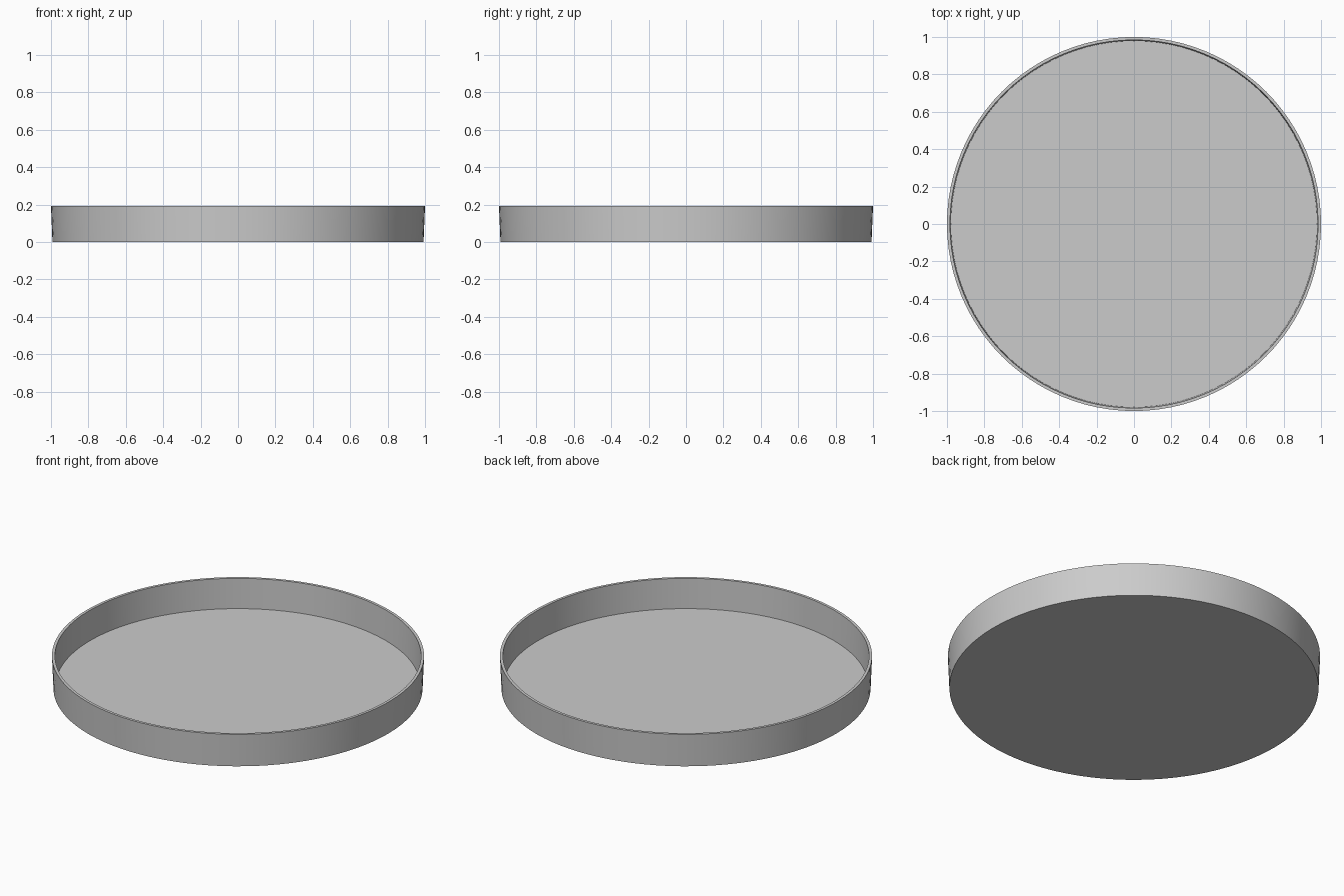
import bpy, bmesh
from math import sin, cos, tau

if "Cube" in bpy.data.objects:
    bpy.data.objects.remove(bpy.data.objects["Cube"])

SIDES = 96

# Wall and floor profile (radius, height), from outer bottom over the rim to the inner floor
profile = [(0.992, 0.0), (1.0, 0.193), (0.984, 0.193), (0.979, 0.016)]

# Round shallow tray: revolve the profile and cap both floor faces
bm = bmesh.new()
rings = [[bm.verts.new((r * cos(tau * i / SIDES), r * sin(tau * i / SIDES), z))
          for i in range(SIDES)] for r, z in profile]
for low, high in zip(rings, rings[1:]):
    for i in range(SIDES):
        j = (i + 1) % SIDES
        bm.faces.new((low[i], low[j], high[j], high[i]))
bm.faces.new(rings[0][::-1])
bm.faces.new(rings[-1])
bmesh.ops.recalc_face_normals(bm, faces=bm.faces)

mesh = bpy.data.meshes.new("round_tray")
bm.to_mesh(mesh)
bm.free()
tray = bpy.data.objects.new("round_tray", mesh)
bpy.context.collection.objects.link(tray)

# Smooth walls with crisp rim and floor edges
bpy.context.view_layer.objects.active = tray
tray.select_set(True)
bpy.ops.object.shade_smooth_by_angle()
